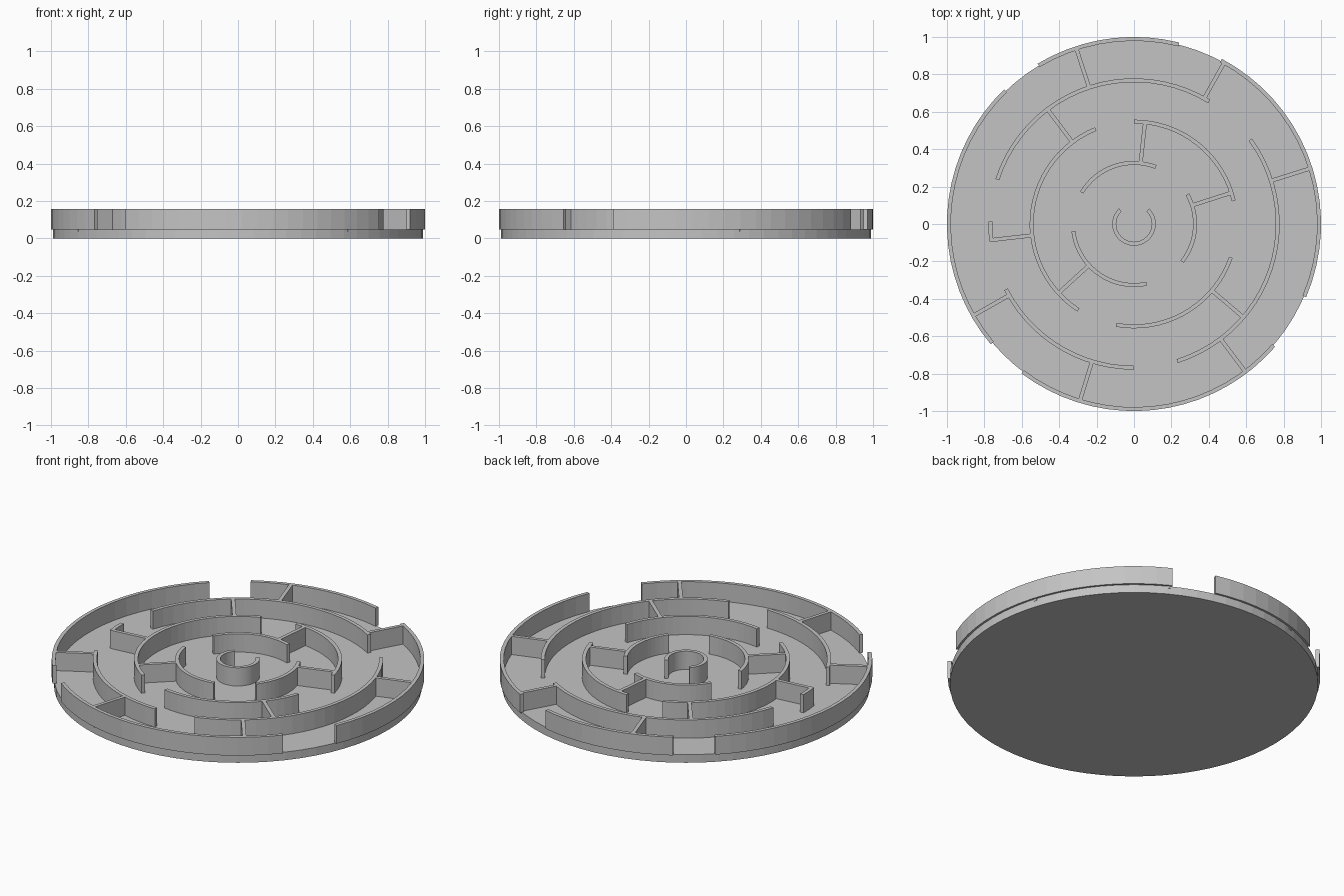
import bpy, bmesh
from math import radians, cos, sin, ceil

cube = bpy.data.objects.get("Cube")
if cube:
    bpy.data.objects.remove(cube)

grey = bpy.data.materials.new("matte_grey")
grey.use_nodes = True
colour = (0.55, 0.55, 0.55, 1)
grey.diffuse_color = colour
grey.node_tree.nodes["Principled BSDF"].inputs["Base Color"].default_value = colour

FLOOR, TOP, THICK = 0.048, 0.156, 0.021
RINGS = [0.116, 0.337, 0.558, 0.779, 1.0]   # outer radius of each wall ring
STEP = 360 / 72


def finish(name, bm):
    bmesh.ops.recalc_face_normals(bm, faces=bm.faces)
    mesh = bpy.data.meshes.new(name)
    bm.to_mesh(mesh)
    bm.free()
    mesh.materials.append(grey)
    obj = bpy.data.objects.new(name, mesh)
    bpy.context.collection.objects.link(obj)


def polar(radius, angle):
    return radius * cos(radians(angle)), radius * sin(radians(angle))


def arc_wall(name, ring, start, end):
    """Sweep a rectangular section around the centre."""
    outer = RINGS[ring]
    inner = outer - THICK
    section = [(inner, FLOOR), (outer, FLOOR), (outer, TOP), (inner, TOP)]
    count = max(2, ceil((end - start) / STEP))
    bm = bmesh.new()
    loops = []
    for i in range(count + 1):
        angle = start + (end - start) * i / count
        loops.append([bm.verts.new((*polar(r, angle), z)) for r, z in section])
    for a, b in zip(loops, loops[1:]):
        for k in range(4):
            n = (k + 1) % 4
            bm.faces.new((a[k], a[n], b[n], b[k]))
    bm.faces.new(loops[0])
    bm.faces.new(loops[-1])
    finish(name, bm)


def radial_wall(name, ring, angle):
    """Straight divider joining a ring to the next one out."""
    near, far = RINGS[ring] - THICK / 2, RINGS[ring + 1] - THICK / 2
    bottom = FLOOR - 0.012
    ca, sa = cos(radians(angle)), sin(radians(angle))
    bm = bmesh.new()
    bmesh.ops.create_cube(bm, size=1)
    for v in bm.verts:
        along = (near + far) / 2 + v.co.x * (far - near)
        across = v.co.y * THICK
        z = (bottom + TOP) / 2 + v.co.z * (TOP - bottom)
        v.co = (along * ca - across * sa, along * sa + across * ca, z)
    finish(name, bm)


# Base disc
bm = bmesh.new()
bmesh.ops.create_cone(bm, cap_ends=True, segments=72, radius1=0.988,
                      radius2=0.988, depth=FLOOR)
bmesh.ops.translate(bm, verts=bm.verts, vec=(0, 0, FLOOR / 2))
finish("base_disc", bm)

# Curved walls, start and end angle per ring from the centre outwards
arcs = [
    [(134, 405)],
    [(69, 149), (-38, 29), (187, 282)],
    [(112, 237), (13, 90), (260, 341)],
    [(58.5, 162), (-72.5, 36), (207, 270), (179, 187)],
    [(76, 121), (134, 220), (233, 319), (-23, 62)],
]
for ring, spans in enumerate(arcs):
    for n, (start, end) in enumerate(spans, 1):
        arc_wall(f"ring_{ring + 1}_wall_{n}", ring, start, end)

# Straight dividers, angles per gap between rings
dividers = {
    1: [83.8, 17.8, 222.5],
    2: [127, 186.4, -40.5],
    3: [108.2, 60.8, 17.5, -53, 253, 209.7],
}
for ring, angles in dividers.items():
    for n, angle in enumerate(angles, 1):
        radial_wall(f"divider_{ring}_{n}", ring, angle)
